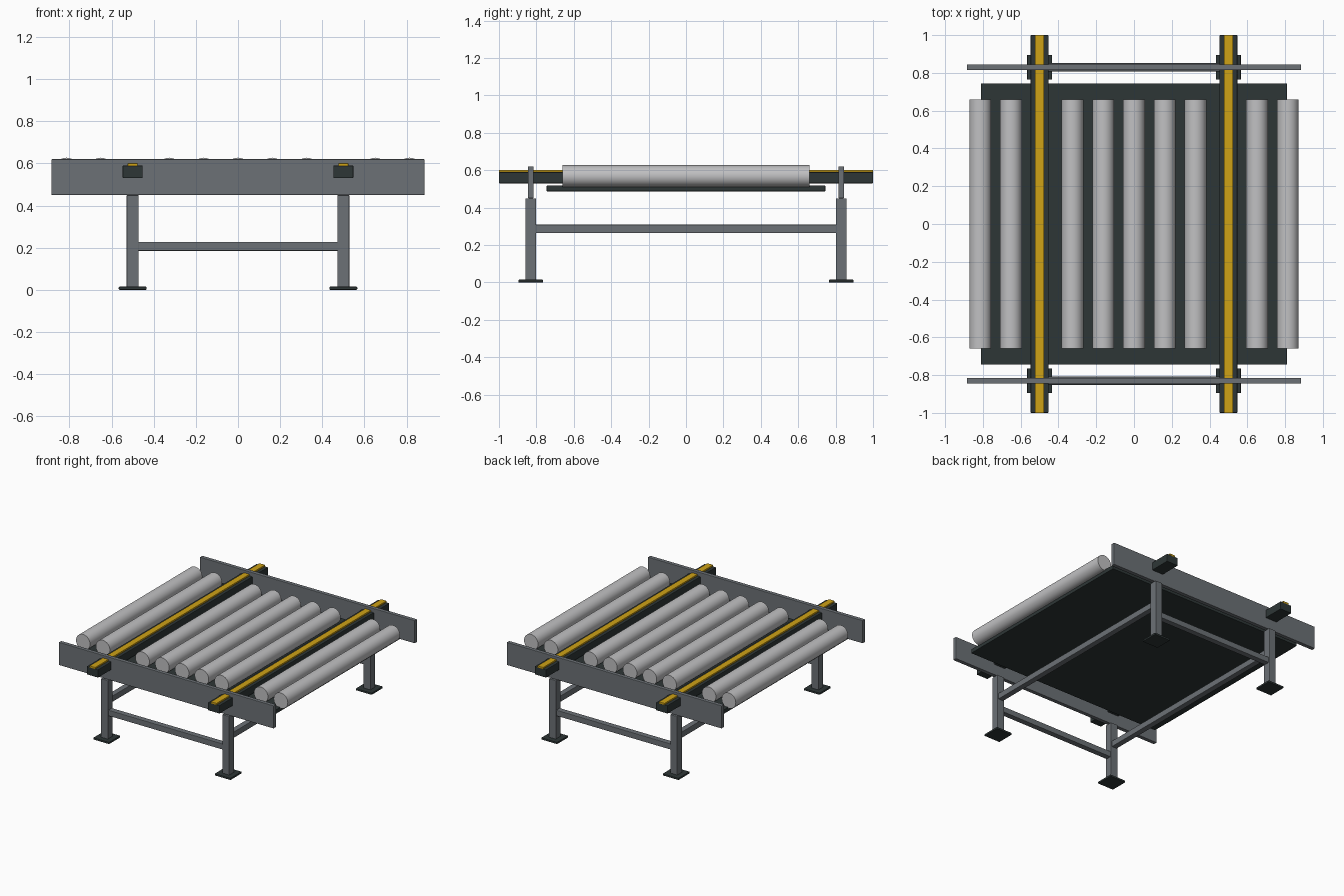
import bpy, math

if "Cube" in bpy.data.objects:
    bpy.data.objects.remove(bpy.data.objects["Cube"], do_unlink=True)


def make_material(name, rgb):
    m = bpy.data.materials.new(name)
    m.use_nodes = True
    m.diffuse_color = (*rgb, 1)
    m.node_tree.nodes["Principled BSDF"].inputs["Base Color"].default_value = (*rgb, 1)
    return m


steel = make_material("grey_steel", (0.15, 0.165, 0.18))
dark = make_material("dark_housing", (0.027, 0.037, 0.037))
yellow = make_material("yellow_chain", (0.62, 0.36, 0.008))
silver = make_material("silver_roller", (0.53, 0.53, 0.54))


def box(name, center, size, mat, bevel=0.004):
    bpy.ops.mesh.primitive_cube_add(size=1, location=center)
    o = bpy.context.object
    o.name = name
    o.scale = size
    bpy.ops.object.transform_apply(location=False, rotation=False, scale=True)
    o.data.materials.append(mat)
    if bevel:
        b = o.modifiers.new("edge_bevel", "BEVEL")
        b.width = bevel
        b.segments = 2
    return o


def roller(name, x):
    bpy.ops.mesh.primitive_cylinder_add(vertices=32, radius=0.058, depth=1.32,
                                        location=(x, 0, 0.569),
                                        rotation=(math.pi / 2, 0, 0))
    o = bpy.context.object
    o.name = name
    o.data.materials.append(silver)
    bpy.ops.object.shade_smooth_by_angle()


LEG_X, RAIL_Y = 0.5, 0.83

# Tray beneath the rollers
box("tray", (0, 0, 0.503), (1.62, 1.49, 0.032), dark)

# Rollers, leaving gaps for the two transfer beams
for i in range(-5, 6):
    if abs(i) != 3:
        roller(f"roller_{i + 5}", i * 0.1628)

# Side rails and lower cross bars
for label, s in (("front", -1), ("back", 1)):
    box(f"{label}_rail", (0, s * RAIL_Y, 0.535), (1.77, 0.03, 0.17), steel)
    box(f"{label}_cross_bar", (0, s * RAIL_Y, 0.206), (0.96, 0.043, 0.043), steel)

# Transfer beams with chain strips, and long bars between legs
for label, s in (("left", 1), ("right", -1)):
    x = s * LEG_X
    box(f"{label}_transfer_beam", (x, 0, 0.56), (0.095, 2.0, 0.06), dark)
    box(f"{label}_chain_strip", (x, 0, 0.594), (0.047, 2.0, 0.014), yellow, 0.002)
    box(f"{label}_long_bar", (x, 0, 0.286), (0.043, 1.62, 0.045), steel)
    # Legs and foot plates
    for end, t in (("front", -1), ("back", 1)):
        y = t * RAIL_Y
        box(f"{end}_{label}_leg", (x, y, 0.229), (0.058, 0.058, 0.442), steel)
        box(f"{end}_{label}_foot", (x, y, 0.0075), (0.132, 0.132, 0.015), dark)
